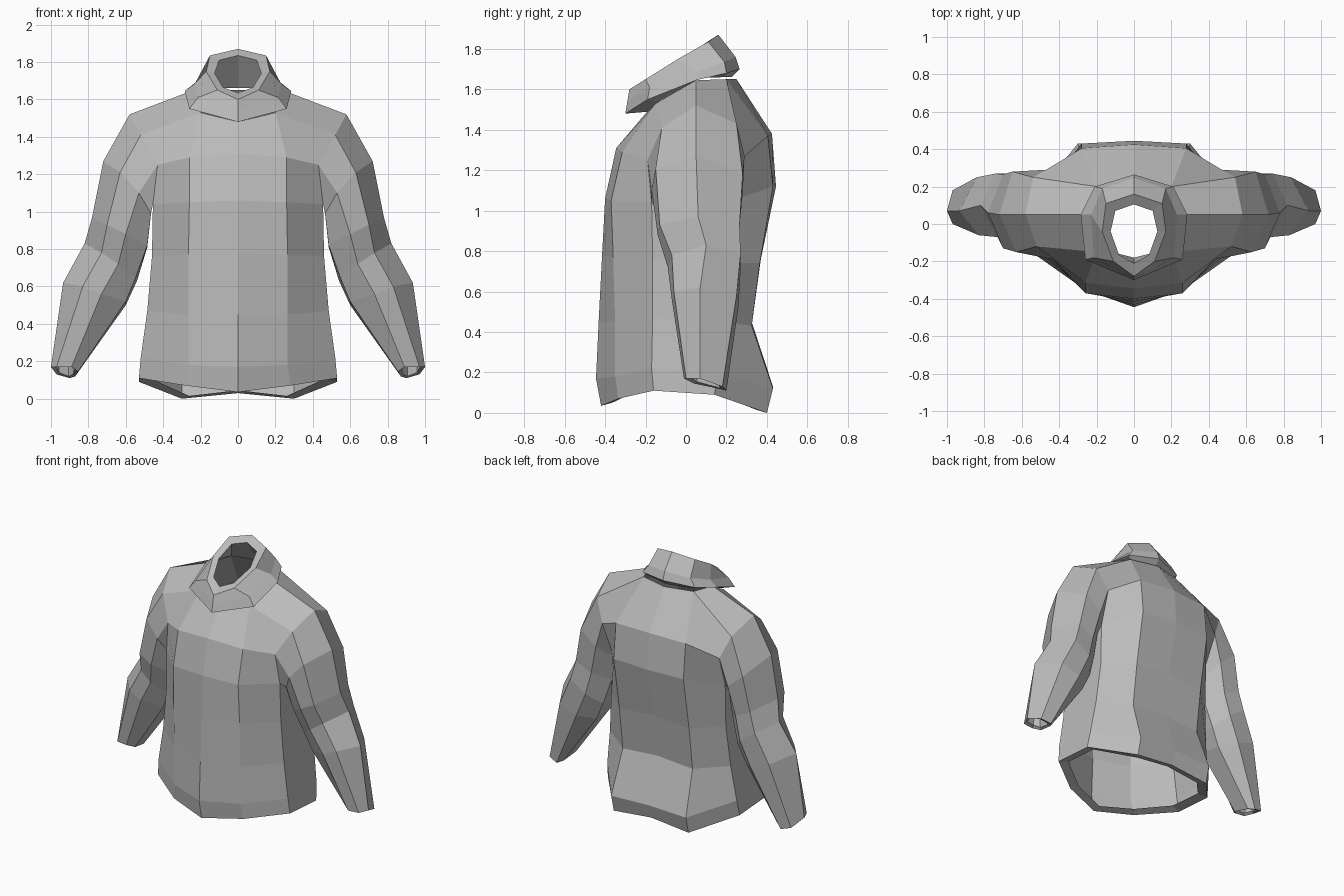
import bpy, bmesh
from mathutils import Vector

grey = bpy.data.materials.new("knit_grey")
grey.diffuse_color = (0.5, 0.5, 0.5, 1)


def make(name, faces, inside_out=False):
    """Mirrored half-part from a list of coordinate faces."""
    bm = bmesh.new()
    for f in faces:
        bm.faces.new([bm.verts.new(p) for p in f])
    bmesh.ops.remove_doubles(bm, verts=bm.verts, dist=0.0005)
    bmesh.ops.recalc_face_normals(bm, faces=bm.faces)
    mesh = bpy.data.meshes.new(name)
    bm.to_mesh(mesh)
    bm.free()
    mesh.materials.append(grey)
    ob = bpy.data.objects.new(name, mesh)
    bpy.context.collection.objects.link(ob)
    mod = ob.modifiers.new("mirror", 'MIRROR')
    mod.use_clip = True
    return ob


def loft(rows, closed=False):
    """Quads between consecutive rows of points."""
    faces = []
    for a, b in zip(rows, rows[1:]):
        n = len(a)
        for i in range(n if closed else n - 1):
            j = (i + 1) % n
            faces.append((a[i], a[j], b[j], b[i]))
    return faces


def inset(ring, k, lift):
    """Ring shrunk toward its middle in plan and raised."""
    c = sum((Vector(p) for p in ring), Vector()) / len(ring)
    return [(c.x + (p[0] - c.x) * k, c.y + (p[1] - c.y) * k, p[2] + lift) for p in ring]


# Torso half rows: front centre, front, side front, side back, back, back centre
hem = [(0, -.42, .035), (.28, -.335, .07), (.53, -.16, .11), (.53, .14, .09), (.3, .4, 0), (0, .4, .03)]
fold = [(0, -.445, .17), (.265, -.35, .18), (.52, -.17, .22), (.52, .16, .2), (.3, .43, .12), (0, .43, .13)]
waist = [(0, -.432, .45), (.265, -.35, .45), (.485, -.165, .47), (.485, .18, .45), (.28, .325, .43), (0, .325, .45)]
ribs = [(0, -.415, .78), (.265, -.36, .77), (.46, -.165, .76), (.46, .2, .74), (.28, .365, .74), (0, .37, .76)]
chest = [(0, -.40, 1.06), (.26, -.37, 1.05), (.455, -.17, 1.04), (.455, .2, 1.04), (.28, .43, 1.12), (0, .445, 1.12)]
yoke = [(0, -.345, 1.31), (.26, -.315, 1.29), (.43, -.19, 1.25), (.47, .29, 1.27), (.28, .405, 1.37), (0, .425, 1.38)]
neck = [(0, -.2, 1.48), (.2, -.15, 1.53), (.25, .05, 1.645), (.2, .2, 1.65), (0, .25, 1.65)]
ridge, front_cap, back_cap = (.58, .05, 1.52), (.52, -.12, 1.41), (.54, .25, 1.43)

# Turned-in hem lip
lip = [(p[0] * .87, p[1] * .87, p[2] + .015) for p in hem]
faces = loft([lip, hem, fold, waist, ribs, chest])
# Chest to yoke, leaving the armhole open
faces += loft([chest[:3], yoke[:3]]) + loft([chest[3:], yoke[3:]])
# Shoulders up to the neck
faces += loft([[yoke[0], yoke[1], yoke[2]], [neck[0], neck[1], front_cap]])
faces += loft([[front_cap, ridge, back_cap], [neck[1], neck[2], neck[3]]])
faces += loft([[yoke[3], yoke[4], yoke[5]], [back_cap, neck[3], neck[4]]])
make("torso", faces)

# Sleeve rings: outer, front, front low, inner front, inner back, back low, back
armhole = [ridge, front_cap, yoke[2], chest[2], chest[3], yoke[3], back_cap]
cuff = [(1, .07, .17), (.97, 0, .17), (.89, -.01, .17), (.855, .04, .145), (.87, .16, .12), (.9, .2, .11), (.97, .18, .13)]
sleeve = [
    armhole,
    [(.72, .05, 1.27), (.63, -.15, 1.21), (.53, -.17, 1.1), (.465, -.11, .99), (.465, .17, .99), (.53, .28, 1.08), (.65, .28, 1.18)],
    [(.78, .06, .97), (.7, -.13, .93), (.6, -.14, .88), (.485, -.06, .82), (.485, .16, .81), (.58, .26, .87), (.7, .265, .93)],
    [(.82, .1, .83), (.73, -.07, .78), (.64, -.09, .72), (.55, -.02, .64), (.54, .18, .63), (.62, .27, .71), (.74, .27, .79)],
    [(.935, .07, .62), (.83, -.06, .6), (.73, -.07, .56), (.6, 0, .52), (.6, .17, .5), (.7, .26, .53), (.84, .25, .58)],
    cuff, inset(cuff, .75, .01), inset(cuff, .7, .08)]
make("sleeves", loft(sleeve, closed=True))

# Folded roll-neck collar, half rings from front centre to back centre
flare = [(0, -.3, 1.48), (.26, -.19, 1.55), (.285, .05, 1.645), (.21, .2, 1.68), (0, .265, 1.70)]
bend = [(0, -.29, 1.54), (.215, -.18, 1.61), (.23, .05, 1.685), (.17, .19, 1.735), (0, .245, 1.76)]
rim = [(0, -.28, 1.6), (.11, -.2, 1.65), (.17, -.04, 1.75), (.15, .11, 1.835), (0, .16, 1.87)]
mouth = [(0, -.21, 1.635), (.08, -.165, 1.665), (.125, -.04, 1.74), (.1, .07, 1.81), (0, .105, 1.835)]
throat = [(p[0] * .9, p[1] * .9, p[2] + .01) for p in neck]
make("collar", loft([throat, flare, bend, rim, mouth, throat]))
